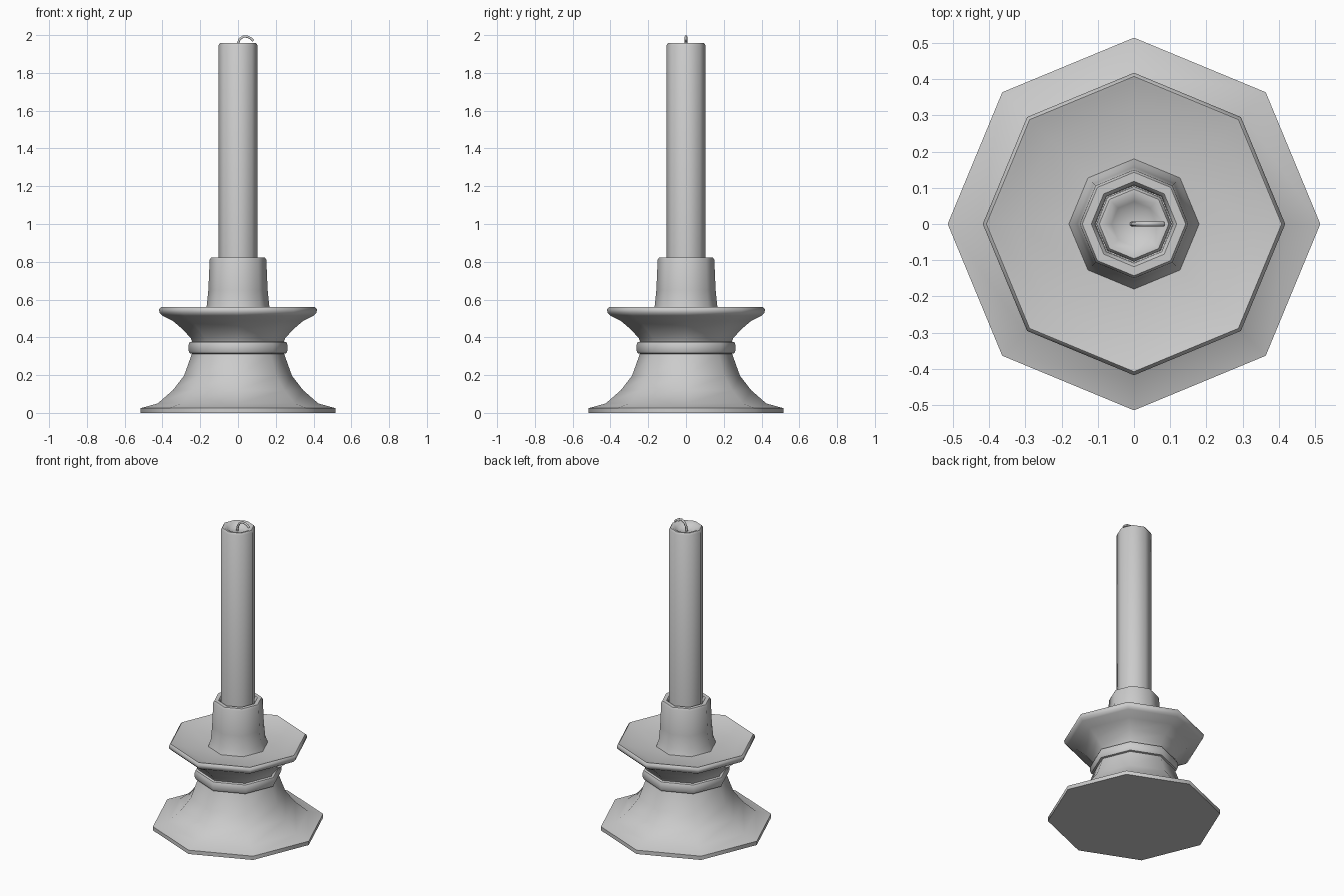
import bpy, bmesh, math

if "Cube" in bpy.data.objects:
    bpy.data.objects.remove(bpy.data.objects["Cube"])

SIDES = 8


def lathe(name, profile, sides=SIDES):
    """Spin an (r, z) profile around z; r = 0 ends become poles."""
    bm = bmesh.new()
    rings = []
    for r, z in profile:
        if r == 0:
            rings.append([bm.verts.new((0, 0, z))] * sides)
        else:
            rings.append([bm.verts.new((r * math.cos(2 * math.pi * i / sides),
                                        r * math.sin(2 * math.pi * i / sides), z))
                          for i in range(sides)])
    for a, b in zip(rings, rings[1:]):
        for i in range(sides):
            j = (i + 1) % sides
            quad = list(dict.fromkeys((a[i], a[j], b[j], b[i])))
            bm.faces.new(quad)
    bmesh.ops.recalc_face_normals(bm, faces=bm.faces)
    mesh = bpy.data.meshes.new(name)
    bm.to_mesh(mesh)
    bm.free()
    obj = bpy.data.objects.new(name, mesh)
    bpy.context.collection.objects.link(obj)
    bpy.ops.object.select_all(action='DESELECT')
    obj.select_set(True)
    bpy.context.view_layer.objects.active = obj
    bpy.ops.object.shade_smooth_by_angle(angle=math.radians(50))
    return obj


# Holder: foot, collar ring, flared drip tray and candle socket in one profile
lathe("candle_holder", [
    (0, 0), (0.515, 0), (0.515, 0.025), (0.425, 0.05), (0.345, 0.12),
    (0.286, 0.196), (0.244, 0.313),
    (0.256, 0.316), (0.262, 0.33), (0.262, 0.36), (0.256, 0.374), (0.242, 0.378),
    (0.25, 0.395), (0.29, 0.44), (0.345, 0.487), (0.40, 0.515), (0.416, 0.53),
    (0.418, 0.548), (0.408, 0.56), (0.395, 0.556), (0.33, 0.535), (0.18, 0.525),
    (0.165, 0.57), (0.157, 0.65), (0.15, 0.81), (0.143, 0.823), (0.118, 0.823),
    (0.108, 0.81), (0.106, 0.70), (0, 0.70)])

# Candle with a melted hollow at the top
lathe("candle", [
    (0, 0.70), (0.104, 0.70), (0.104, 1.945), (0.096, 1.957), (0.085, 1.957),
    (0.062, 1.943), (0.048, 1.932), (0, 1.927)])

# Wick: bent tube
curve = bpy.data.curves.new("wick", 'CURVE')
curve.dimensions = '3D'
curve.bevel_depth = 0.007
curve.bevel_resolution = 1
curve.use_fill_caps = True
path = [(-0.006, 1.92), (-0.002, 1.955), (0.010, 1.980), (0.030, 1.993),
        (0.052, 1.991), (0.070, 1.981), (0.081, 1.970)]
spline = curve.splines.new('POLY')
spline.points.add(len(path) - 1)
for p, (x, z) in zip(spline.points, path):
    p.co = (x, 0, z, 1)
bpy.context.collection.objects.link(bpy.data.objects.new("wick", curve))
